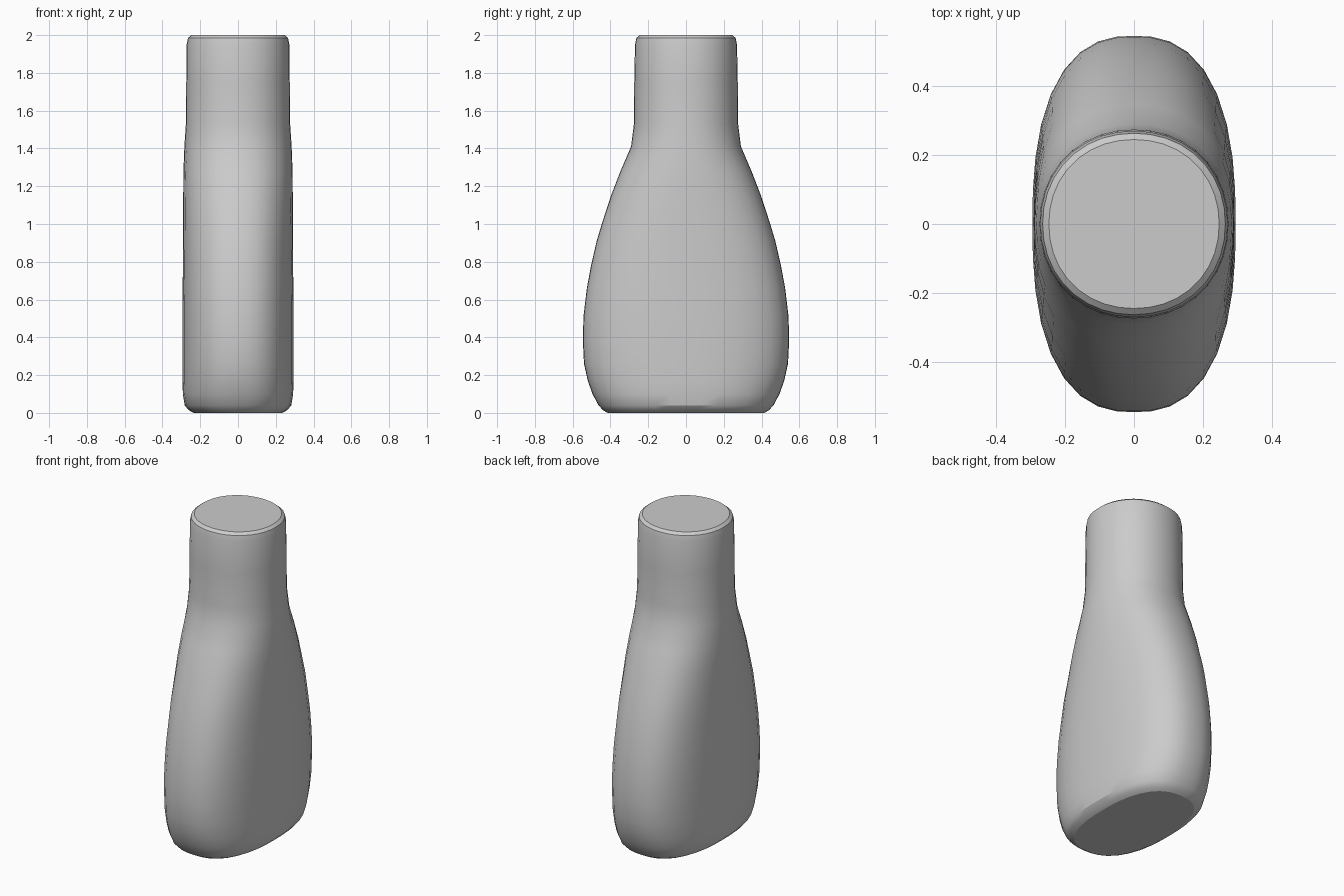
import bpy, bmesh
from math import cos, sin, pi

if "Cube" in bpy.data.objects:
    bpy.data.objects.remove(bpy.data.objects["Cube"])

SIDES = 36


def ring(bm, z, a, b, power):
    """Superellipse cross-section: half width a in x, half depth b in y."""
    verts = []
    for i in range(SIDES):
        t = 2 * pi * i / SIDES
        c, s = cos(t), sin(t)
        r = (abs(c) ** power + abs(s) ** power) ** (-1 / power)
        verts.append(bm.verts.new((a * r * c, b * r * s, z)))
    return verts


def loft(name, sections):
    bm = bmesh.new()
    rings = [ring(bm, *sec) for sec in sections]
    for lo, hi in zip(rings, rings[1:]):
        for i in range(SIDES):
            j = (i + 1) % SIDES
            bm.faces.new((lo[i], lo[j], hi[j], hi[i]))
    bm.faces.new(rings[0][::-1])
    bm.faces.new(rings[-1])
    bmesh.ops.recalc_face_normals(bm, faces=bm.faces)
    me = bpy.data.meshes.new(name)
    bm.to_mesh(me)
    bm.free()
    ob = bpy.data.objects.new(name, me)
    bpy.context.collection.objects.link(ob)
    bpy.ops.object.select_all(action='DESELECT')
    ob.select_set(True)
    bpy.context.view_layer.objects.active = ob
    bpy.ops.object.shade_smooth_by_angle(angle=0.5)
    return ob


# Flask: rounded foot, flat-sided oval body, shoulder, round neck and rim
# Each section is z, half width x, half depth y, squareness
loft("flask_bottle", [
    (0.00, 0.235, 0.415, 2.5),
    (0.015, 0.262, 0.440, 2.5),
    (0.04, 0.282, 0.463, 2.5),
    (0.10, 0.292, 0.495, 2.5),
    (0.17, 0.294, 0.520, 2.5),
    (0.26, 0.295, 0.540, 2.5),
    (0.38, 0.295, 0.546, 2.5),
    (0.51, 0.295, 0.543, 2.5),
    (0.66, 0.293, 0.525, 2.5),
    (0.78, 0.292, 0.503, 2.45),
    (0.91, 0.291, 0.473, 2.45),
    (1.01, 0.290, 0.443, 2.4),
    (1.15, 0.290, 0.397, 2.35),
    (1.28, 0.289, 0.347, 2.25),
    (1.41, 0.284, 0.291, 2.15),
    (1.53, 0.276, 0.276, 2.1),
    (1.75, 0.274, 0.274, 2.1),
    (1.95, 0.272, 0.270, 2.1),
    (1.985, 0.265, 0.263, 2.1),
    (2.00, 0.247, 0.245, 2.1),
])
